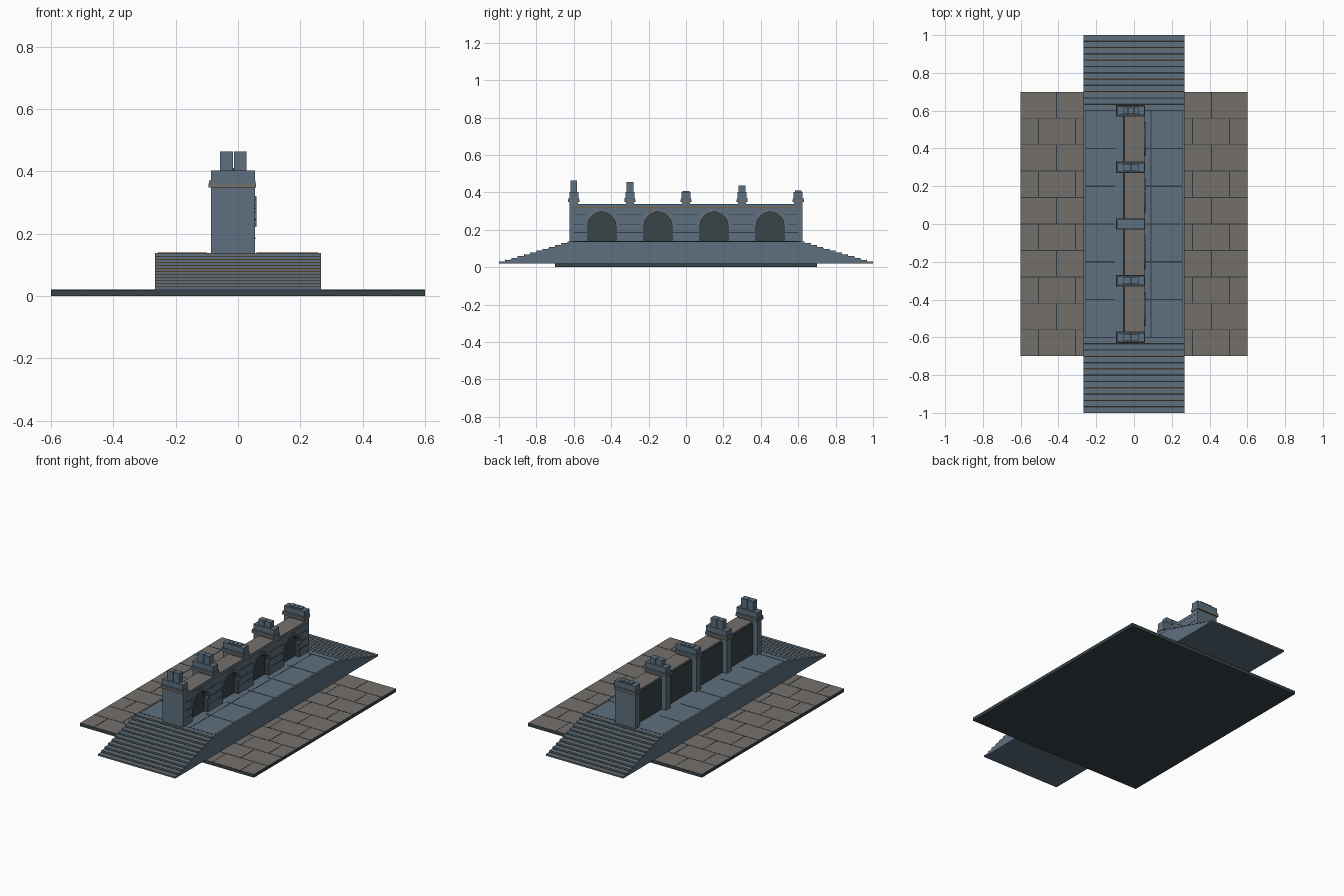
import bpy, bmesh, math
from mathutils import Vector

cube = bpy.data.objects.get("Cube")
if cube:
    bpy.data.objects.remove(cube, do_unlink=True)


def material(name, rgb):
    m = bpy.data.materials.new(name)
    m.use_nodes = True
    m.diffuse_color = (*rgb, 1)
    bsdf = m.node_tree.nodes["Principled BSDF"]
    bsdf.inputs["Base Color"].default_value = (*rgb, 1)
    bsdf.inputs["Roughness"].default_value = 0.9
    return m


SLATE = material("slate_blue", (0.11, 0.16, 0.21))
STONE = material("warm_grey_stone", (0.175, 0.163, 0.148))
DARK = material("dark_slate", (0.04, 0.056, 0.064))
JOINT = material("dark_joint", (0.03, 0.042, 0.054))
BROWN = material("rusty_brown", (0.19, 0.12, 0.06))


def finish(name, bm, mats, rule=None):
    bmesh.ops.recalc_face_normals(bm, faces=bm.faces)
    if rule:
        for f in bm.faces:
            f.material_index = rule(f)
    me = bpy.data.meshes.new(name)
    bm.to_mesh(me)
    bm.free()
    for m in mats:
        me.materials.append(m)
    ob = bpy.data.objects.new(name, me)
    bpy.context.collection.objects.link(ob)
    return ob


def add_box(bm, x, y, z):
    lo, hi = Vector((x[0], y[0], z[0])), Vector((x[1], y[1], z[1]))
    verts = bmesh.ops.create_cube(bm, size=1)["verts"]
    for v in verts:
        v.co = (lo + hi) / 2 + v.co * (hi - lo)


def boxes(name, items, *mats, rule=None):
    bm = bmesh.new()
    for item in items:
        add_box(bm, *item)
    return finish(name, bm, mats, rule)


def prism(name, outline, x0, x1, *mats, rule=None):
    """Extrude a (y, z) outline along x."""
    bm = bmesh.new()
    face = bm.faces.new([bm.verts.new((x0, y, z)) for y, z in outline])
    ext = bmesh.ops.extrude_face_region(bm, geom=[face])["geom"]
    moved = [g for g in ext if isinstance(g, bmesh.types.BMVert)]
    bmesh.ops.translate(bm, verts=moved, vec=(x1 - x0, 0, 0))
    return finish(name, bm, mats, rule)


def top_only(f):
    return 1 if f.normal.z > 0.5 else 0


SLAB, DECK, HALF = 0.02, 0.138, 0.267
WALL_TOP, WALL_X = 0.338, 0.055

# Paved ground slab with stone top and running-bond joints
boxes("ground_slab", [((-0.6, 0.6), (-0.7, 0.7), (0, SLAB))], DARK, STONE, rule=top_only)
joints = []
for side in (-1, 1):
    xs = sorted((side * HALF, side * 0.6))
    for row in range(10):
        y = -0.7 + row * 0.14
        if row:
            joints.append((xs, (y - 0.002, y + 0.002), (SLAB, SLAB + 0.001)))
        for x in ((0.41,) if row % 2 else (0.505, 0.31)):
            joints.append(((side * x - 0.002, side * x + 0.002), (y, y + 0.14), (SLAB, SLAB + 0.001)))
boxes("ground_joints", joints, JOINT)

# Platform with panel joints on its deck
boxes("platform", [((-HALF, HALF), (-0.6, 0.6), (SLAB, DECK))], SLATE)
deck_z = (DECK, DECK + 0.001)
lines = [((x - 0.002, x + 0.002), (-0.6, 0.6), deck_z) for x in (-0.255, 0.09, 0.255)]
for i in range(7):
    y = -0.6 + i * 0.2
    for x in ((-0.255, -0.1), (0.06, 0.255)):
        lines.append((x, (y - 0.003, y + 0.003), deck_z))
boxes("platform_joints", lines, JOINT)

# Stairs at both ends, with a rusty nosing and a dark line on every step
STEPS = 12
run, rise = 0.4 / STEPS, (DECK - SLAB) / STEPS
for side, label in ((-1, "front"), (1, "back")):
    outline = [(side * 0.6, SLAB), (side * 0.6, DECK)]
    nosings, creases = [], []
    for i in range(STEPS):
        y0, y1, z = 0.6 + i * run, 0.6 + (i + 1) * run, DECK - i * rise
        if i:
            outline.append((side * y0, z))
        outline.append((side * y1, z))
        nosings.append(((-HALF, HALF), sorted((side * (y1 - 0.003), side * (y1 + 0.0004))),
                        (z - 0.003, z + 0.0005)))
        creases.append(((-HALF, HALF), sorted((side * y0, side * (y0 + 0.004))), (z, z + 0.0005)))
    outline.append((side, SLAB))
    prism(label + "_stairs", outline, -HALF, HALF, SLATE)
    boxes(label + "_stair_nosings", nosings, BROWN)
    boxes(label + "_stair_creases", creases, JOINT)

# Wall: dark core, arched facing and stone-topped coping
ARCHES = (-0.45, -0.15, 0.15, 0.45)
R, SPRING = 0.075, 0.22
boxes("wall_core", [((-0.058, 0.026), (-0.6, 0.6), (DECK, 0.328))], DARK)
boxes("wall_coping", [((-0.051, WALL_X), (-0.6, 0.6), (0.322, WALL_TOP))], SLATE, STONE, rule=top_only)
boxes("coping_line", [((0.05, WALL_X + 0.001), (-0.6, 0.6), (0.317, 0.321))], BROWN)

outline = [(-0.6, DECK)]
for c in ARCHES:
    outline.append((c - R, DECK))
    for k in range(17):
        a = math.pi * (1 - k / 16)
        outline.append((c + R * math.cos(a), SPRING + R * math.sin(a)))
    outline.append((c + R, DECK))
outline += [(0.6, DECK), (0.6, 0.322), (-0.6, 0.322)]


def jamb(f):
    c = f.calc_center_median()
    return 1 if abs(f.normal.x) < 0.5 and c.z < 0.31 and abs(c.y) < 0.55 else 0


prism("arched_wall_facing", outline, 0.024, WALL_X, SLATE, DARK, rule=jamb)

# Masonry joints on the piers between arches
courses = []
for z, half in ((0.185, 0.07), (0.23, 0.06), (0.28, 0.07)):
    for y in (-0.6, -0.3, 0, 0.3, 0.6):
        ys = (max(y - half, -0.6), min(y + half, 0.6))
        courses.append(((0.05, WALL_X + 0.001), ys, (z - 0.002, z + 0.002)))
boxes("masonry_joints", courses, JOINT)

# Arch stones in alternating colours
for n, c in enumerate(ARCHES):
    count = 11
    for k in range(count):
        a0, a1 = (math.pi * (k + e) / count for e in (0.04, 0.96))
        outer = 0.1 if k == count // 2 else 0.09
        wedge = [(c + r * math.cos(a), SPRING + r * math.sin(a))
                 for r, a in ((R, a0), (outer, a0), (outer, a1), (R, a1))]
        prism(f"arch_{n + 1}_stone_{k + 1}", wedge, 0.045, 0.06, SLATE if k % 2 else STONE)

# Pillars with moulded caps and chimney blocks of varying height
for n, (y, top, pots) in enumerate(((-0.6, 0.463, 2), (-0.3, 0.455, 2), (0, 0.408, 3),
                                    (0.3, 0.438, 2), (0.6, 0.41, 3))):
    name = f"pillar_{n + 1}"
    boxes(name, [((-0.087, 0.0545), (y - 0.022, y + 0.022), (DECK, 0.35))], SLATE)
    boxes(name + "_cap_band", [((-0.095, 0.057), (y - 0.03, y + 0.03), (0.348, 0.361))], STONE)
    boxes(name + "_cap", [((-0.093, 0.056), (y - 0.028, y + 0.028), (0.361, 0.37)),
                          ((-0.087, 0.055), (y - 0.024, y + 0.024), (0.37, 0.402))], SLATE)
    width = 0.087 / pots
    blocks = [((-0.057 + i * width, -0.06 + (i + 1) * width), (y - 0.018, y + 0.018), (0.4, top))
              for i in range(pots)]
    boxes(name + "_chimney_blocks", blocks, SLATE)
